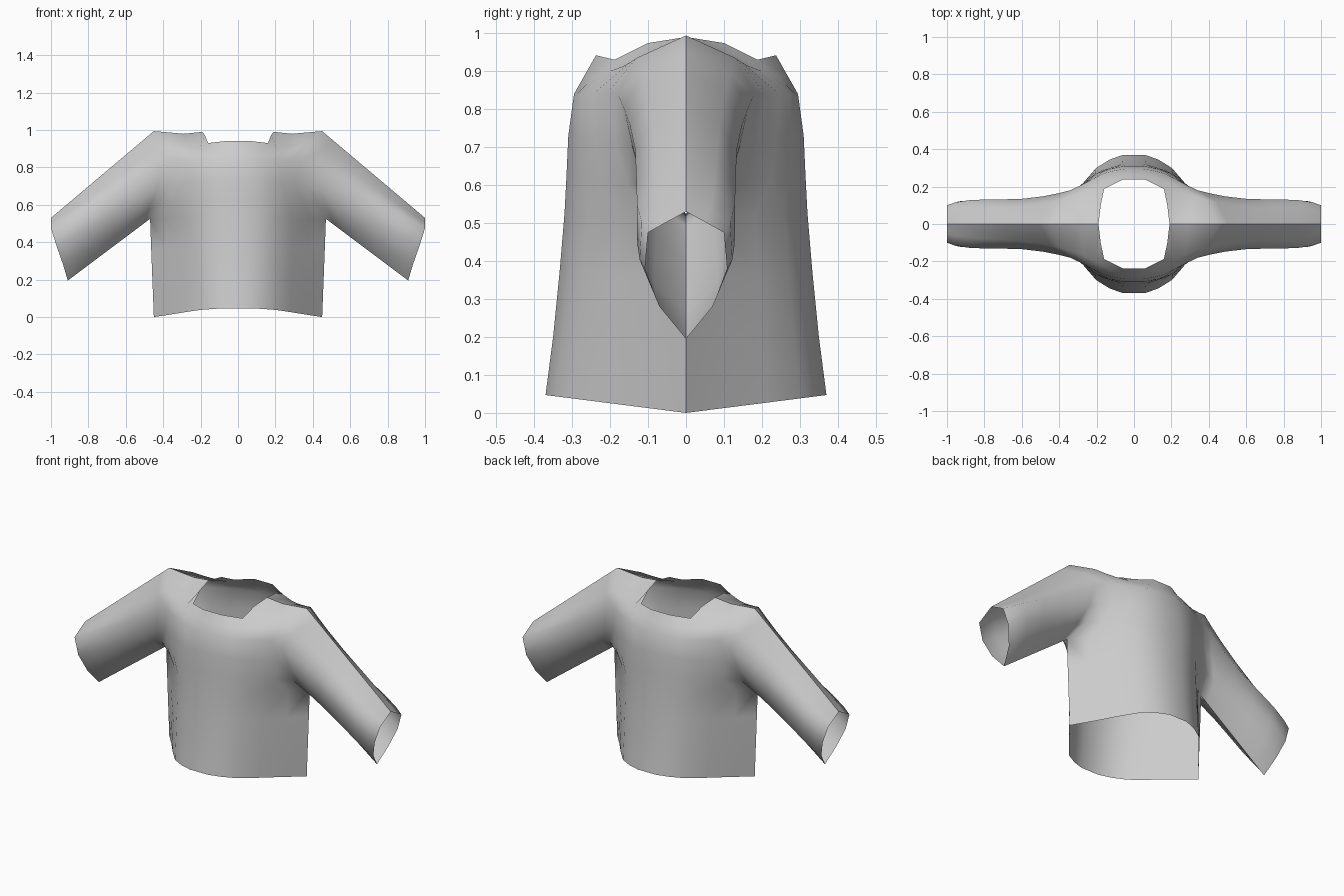
import bpy, bmesh
from mathutils import Vector

cube = bpy.data.objects.get("Cube")
if cube:
    bpy.data.objects.remove(cube)

# Cloth colour
cloth = bpy.data.materials.new("light_grey_cloth")
cloth.use_nodes = True
grey = (0.6, 0.6, 0.6, 1)
cloth.diffuse_color = grey
cloth.node_tree.nodes["Principled BSDF"].inputs["Base Color"].default_value = grey

# Half cross-section of the body, centre to side, as fractions
ACROSS = [0, .13, .29, .45, .62, .82, 1]
BULGE = [1, 1, .93, .81, .57, .26, 0]


def body_row(depth, z, side):
    """Row of points from the front centre to a point on the side or armhole."""
    sx, sy, sz = side
    return [Vector((sx * a, sy - (depth + sy) * b, sz + (z - sz) * b))
            for a, b in zip(ACROSS, BULGE)]


def add_grid(bm, rows):
    """Skin a list of equally long rows with quads."""
    grid = [[bm.verts.new(p) for p in row] for row in rows]
    for low, high in zip(grid, grid[1:]):
        for i in range(len(low) - 1):
            bm.faces.new((low[i], low[i + 1], high[i + 1], high[i]))


# Armhole and cuff, from the underarm to the shoulder ridge
armhole = [Vector(p) for p in ((.47, 0, .525), (.43, -.1, .6), (.375, -.145, .71),
                               (.34, -.18, .84), (.385, -.13, .935), (.45, 0, .994))]
cuff = [Vector(p) for p in ((.91, 0, .195), (.935, -.07, .28), (.97, -.108, .38),
                            (1, -.1, .475), (1, -.05, .503), (1, 0, .53))]
# Neckline continuing into the shoulder ridge
neck = [Vector(p) for p in ((0, -.237, .942), (.06, -.237, .942), (.16, -.188, .93),
                            (.178, -.1, .974), (.19, 0, .99), (.29, 0, .98))]
# Yoke row between the chest and the shoulder ridge
yoke = [Vector(p) for p in ((0, -.266, .891), (.06, -.266, .891), (.145, -.24, .888),
                            (.21, -.2, .9), (.27, -.168, .912), (.33, -.147, .923))]

bm = bmesh.new()

# Body front, hem to shoulder
add_grid(bm, [body_row(.37, .047, (.45, 0, 0)),
              body_row(.35, .2, (.457, 0, .18)),
              body_row(.333, .37, (.464, 0, .36)),
              body_row(.32, .525, armhole[0]),
              body_row(.315, .62, armhole[1]),
              body_row(.31, .73, armhole[2]),
              body_row(.295, .84, armhole[3]),
              yoke + [armhole[4]],
              neck + [armhole[5]]])

# Sleeve front: (distance along, half width) of each ring, armhole to cuff
SLEEVE = [(0, .18), (.1, .164), (.22, .148), (.4, .134), (.6, .131),
          (.8, .129), (.93, .122), (1, .108)]
rings = []
for s, width in SLEEVE:
    ring = [a.lerp(c, s) for a, c in zip(armhole, cuff)]
    widest = max(-p.y for p in ring)
    for p in ring:
        p.y *= width / widest
    rings.append(ring)
add_grid(bm, [list(column) for column in zip(*rings)])

bmesh.ops.remove_doubles(bm, verts=bm.verts, dist=.0005)
bmesh.ops.recalc_face_normals(bm, faces=bm.faces)
bm.faces.ensure_lookup_table()
if bm.faces[0].normal.y > 0:
    bmesh.ops.reverse_faces(bm, faces=bm.faces)

# Side and shoulder seams stay crisp
for edge in bm.edges:
    if all(abs(v.co.y) < .0001 for v in edge.verts):
        edge.smooth = False

mesh = bpy.data.meshes.new("shirt")
bm.to_mesh(mesh)
bm.free()
mesh.materials.append(cloth)
shirt = bpy.data.objects.new("shirt", mesh)
bpy.context.collection.objects.link(shirt)

bpy.ops.object.select_all(action='DESELECT')
shirt.select_set(True)
bpy.context.view_layer.objects.active = shirt
bpy.ops.object.shade_smooth_by_angle(angle=1.2, keep_sharp_edges=True)

# Mirror to the other side and to the back
mirror = shirt.modifiers.new("mirror", 'MIRROR')
mirror.use_axis = (True, True, False)
mirror.merge_threshold = .0005
